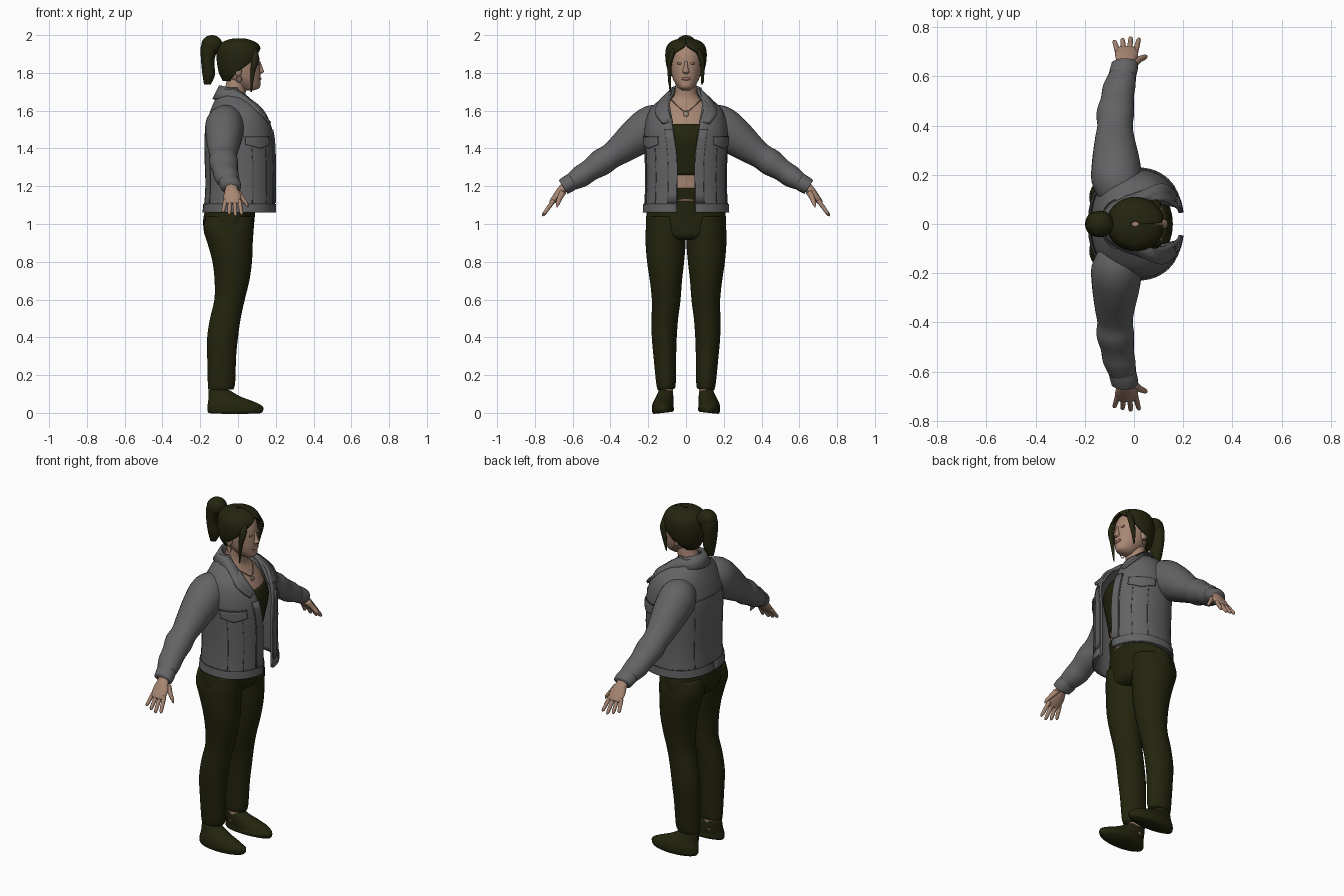
import bpy, bmesh, math
from mathutils import Vector

old = bpy.data.objects.get("Cube")
if old:
    bpy.data.objects.remove(old, do_unlink=True)


def material(name, r, g, b):
    m = bpy.data.materials.new(name)
    m.use_nodes = True
    m.diffuse_color = (r, g, b, 1)
    m.node_tree.nodes["Principled BSDF"].inputs["Base Color"].default_value = (r, g, b, 1)
    m.node_tree.nodes["Principled BSDF"].inputs["Roughness"].default_value = .8
    return m


SKIN = material("skin", .39, .24, .17)
LIPS = material("lips", .32, .15, .12)
DENIM = material("grey denim", .125, .125, .13)
SEAM = material("denim seam", .07, .07, .07)
DARK = material("dark olive cloth", .017, .018, .004)
HAIR = material("dark hair", .018, .018, .005)
METAL = material("jewellery", .35, .28, .2)


def finish(name, bm, mat, thick=0, subdivide=0):
    bmesh.ops.recalc_face_normals(bm, faces=bm.faces)
    for f in bm.faces:
        f.smooth = True
    me = bpy.data.meshes.new(name)
    bm.to_mesh(me)
    bm.free()
    me.materials.append(mat)
    ob = bpy.data.objects.new(name, me)
    bpy.context.collection.objects.link(ob)
    if subdivide:
        ob.modifiers.new("round", "SUBSURF").levels = subdivide
    if thick:
        mod = ob.modifiers.new("cloth thickness", "SOLIDIFY")
        mod.thickness, mod.offset = thick, 0
    return ob


def spline(keys, sub=4):
    """Catmull-Rom interpolation through tuples of any length."""
    out = []
    for i in range(len(keys) - 1):
        a, b, c, d = (keys[max(0, min(len(keys) - 1, i + k))] for k in (-1, 0, 1, 2))
        for s in range(sub):
            t = s / sub
            out.append([q + .5 * t * (r - p + t * (2 * p - 5 * q + 4 * r - w + t * (3 * (q - r) + w - p)))
                        for p, q, r, w in zip(a, b, c, d)])
    return out + [list(keys[-1])]


def bridge(bm, rows, closed=False):
    for lo, hi in zip(rows, rows[1:]):
        n = len(lo)
        for j in range(n if closed else n - 1):
            k = (j + 1) % n
            bm.faces.new((lo[j], lo[k], hi[k], hi[j]))


def tube(name, rings, mat, side=1, n=24):
    """Closed loft; rings are x, y, z, half width in x, half width across."""
    bm, rows, dense = bmesh.new(), [], spline(rings)
    for i, r in enumerate(dense):
        tan = Vector(dense[min(i + 1, len(dense) - 1)][:3]) - Vector(dense[max(i - 1, 0)][:3])
        v = tan.cross(Vector((1, 0, 0))).normalized()
        row = []
        for j in range(n):
            a = math.tau * j / n
            p = Vector(r[:3]) + Vector((max(r[3], .001) * math.cos(a), 0, 0)) + v * max(r[4], .001) * math.sin(a)
            row.append(bm.verts.new((p.x, p.y * side, p.z)))
        rows.append(row)
    bridge(bm, rows, True)
    bm.faces.new(rows[0])
    bm.faces.new(rows[-1])
    return finish(name, bm, mat)


def body(name, rings, mat, y=0, side=1):
    """Upright loft; rings are z, back x, front x, half width, optional y."""
    return tube(name, [((r[1] + r[2]) / 2, r[4] if len(r) > 4 else y, r[0],
                        (r[2] - r[1]) / 2, r[3]) for r in rings], mat, side, 32)


def shell_point(r, t, power, off=0):
    """Point on an open-fronted ring: t runs 0 to 2 from one front edge to the other."""
    z, x0, x1, ry, gap = r
    g = math.radians(gap)
    a = g + (math.pi - g) * t
    c, s = math.cos(a), math.sin(a)
    e = 2 / power
    return ((x0 + x1) / 2 + ((x1 - x0) / 2 + off) * math.copysign(abs(c) ** e, c),
            (ry + off) * math.copysign(abs(s) ** e, s), z)


def shell(name, rings, mat, power, thick):
    bm = bmesh.new()
    bridge(bm, [[bm.verts.new(shell_point(r, j / 28, power)) for j in range(57)] for r in spline(rings)])
    return finish(name, bm, mat, thick)


def ball(name, place, size, mat):
    bm = bmesh.new()
    bmesh.ops.create_uvsphere(bm, u_segments=24, v_segments=14, radius=1)
    bmesh.ops.scale(bm, vec=size, verts=bm.verts)
    bmesh.ops.translate(bm, vec=place, verts=bm.verts)
    return finish(name, bm, mat)


def wire(name, points, radius, mat, cyclic=False):
    cu = bpy.data.curves.new(name, "CURVE")
    cu.dimensions, cu.bevel_depth, cu.bevel_resolution = "3D", radius, 1
    sp = cu.splines.new("POLY")
    sp.points.add(len(points) - 1)
    for p, co in zip(sp.points, points):
        p.co = (*co, 1)
    sp.use_cyclic_u = cyclic
    cu.materials.append(mat)
    bpy.context.collection.objects.link(bpy.data.objects.new(name, cu))


# Torso, crop top and trouser hips
body("torso", [(1.12, -.14, .1, .16), (1.24, -.13, .105, .16), (1.35, -.14, .125, .165),
               (1.47, -.14, .14, .175), (1.55, -.13, .11, .17), (1.61, -.11, .07, .14),
               (1.65, -.09, .045, .09), (1.69, -.075, .04, .06), (1.76, -.06, .05, .056),
               (1.82, -.05, .05, .05)], SKIN)
body("crop_top", [(1.26, -.135, .115, .166), (1.34, -.145, .135, .17),
                  (1.46, -.146, .158, .18), (1.53, -.137, .13, .174)], DARK)
body("trouser_hips", [(.915, -.13, .05, .12), (.94, -.168, .078, .2), (1, -.185, .085, .213),
                      (1.07, -.175, .092, .205), (1.13, -.152, .1, .18), (1.19, -.136, .113, .166)], DARK)

# Jacket shell, with trims that follow its surface
JACKET = [(1.06, -.175, .19, .217, 10), (1.2, -.166, .19, .21, 10), (1.35, -.17, .19, .212, 10),
          (1.47, -.17, .185, .215, 14), (1.55, -.155, .165, .205, 19), (1.61, -.135, .135, .18, 28),
          (1.655, -.115, .085, .13, 38), (1.69, -.095, .03, .085, 50), (1.72, -.09, .015, .075, 58)]
shell("jacket", JACKET, DENIM, 2.3, .014)
dense = spline(JACKET)


def trim(name, t0, t1, z0, z1, mat=DENIM, off=.01, dip=0):
    for side, label in ((1, "left"), (-1, "right")):
        bm, rows = bmesh.new(), []
        for i in range(9):
            row = []
            for j in range(17):
                u = j / 16
                low = z0 - dip * (1 - abs(2 * u - 1))
                z = low + (z1 - low) * i / 8
                k = max(q for q in range(len(dense) - 1) if dense[q][0] <= z + 1e-6)
                f = (z - dense[k][0]) / (dense[k + 1][0] - dense[k][0])
                ring = [a + (b - a) * f for a, b in zip(dense[k], dense[k + 1])]
                x, y, z = shell_point(ring, t0 + (t1 - t0) * u, 2.3, off)
                row.append(bm.verts.new((x, y * side, z)))
            rows.append(row)
        bridge(bm, rows)
        finish(f"{label}_{name}", bm, mat, .006)


trim("hem_band", 0, 1, 1.062, 1.105)
trim("hem_seam", 0, 1, 1.105, 1.11, SEAM, .006)
trim("front_placket", 0, .07, 1.11, 1.5)
trim("placket_seam", .07, .078, 1.11, 1.5, SEAM, .006)
trim("chest_flap", .15, .42, 1.42, 1.46, DENIM, .012, .02)
trim("flap_seam", .14, .43, 1.46, 1.466, SEAM, .008)
for t in (.2, .36):
    trim("front_seam", t, t + .008, 1.11, 1.4, SEAM, .006)
trim("back_panel_seam", .8, .806, 1.11, 1.5, SEAM, .006)
trim("back_yoke_seam", .62, 1, 1.5, 1.505, SEAM, .006)

# Folded collar
inner = [(.155, .07, 1.535), (.09, .085, 1.63), (.01, .08, 1.7), (-.065, .06, 1.725), (-.095, 0, 1.73)]
outer = [(.17, .125, 1.535), (.11, .165, 1.595), (.01, .125, 1.665), (-.1, .08, 1.665), (-.13, 0, 1.66)]
bm, rows = bmesh.new(), []
for edge in (inner, outer):
    pts = spline(edge + [(x, -y, z) for x, y, z in edge[-2::-1]])
    rows.append([bm.verts.new(p) for p in pts])
bridge(bm, rows)
finish("collar", bm, DENIM, .014)

# Head and face
body("head", [(1.708, .03, .085, .022), (1.722, -.0, .115, .04), (1.76, -.05, .118, .066),
              (1.8, -.08, .119, .078), (1.85, -.092, .116, .084), (1.9, -.09, .108, .083),
              (1.94, -.07, .085, .068), (1.965, -.03, .04, .03)], SKIN)
body("nose", [(1.795, .1, .122, .012), (1.806, .1, .138, .018), (1.825, .1, .131, .012),
              (1.86, .1, .119, .008)], SKIN)
ball("lips", (.114, 0, 1.769), (.01, .026, .009), LIPS)

# Hair cap and high ponytail
shell("hair_cap", [(1.76, -.075, .03, .05, 110), (1.8, -.095, .09, .085, 95), (1.85, -.105, .11, .1, 62),
                   (1.9, -.108, .122, .104, 38), (1.935, -.1, .113, .098, 8), (1.958, -.08, .09, .08, 1),
                   (1.973, -.04, .05, .045, 1), (1.977, -.01, .02, .01, 1)], HAIR, 2, .012)
ball("hair_bun", (-.138, 0, 1.948), (.056, .054, .052), HAIR)
body("ponytail", [(1.738, -.18, -.145, .014), (1.79, -.188, -.122, .036), (1.87, -.196, -.125, .047),
                  (1.94, -.197, -.1, .05), (1.985, -.17, -.11, .03)], HAIR)

# Paired parts
for side, label in ((1, "left"), (-1, "right")):
    body(f"{label}_trouser_leg",
         [(.125, -.158, -.025, .046, .104), (.16, -.16, -.015, .052, .106), (.3, -.163, -.01, .06, .112),
          (.4, -.163, 0, .066, .115), (.5, -.148, .014, .07, .112), (.6, -.125, .036, .076, .105),
          (.7, -.124, .06, .085, .106), (.8, -.135, .074, .098, .108), (.9, -.162, .078, .106, .108),
          (.97, -.182, .082, .104, .109), (1.04, -.17, .08, .09, .11)], DARK, side=side)
    body(f"{label}_ankle", [(.06, -.13, -.05, .035), (.14, -.135, -.05, .036)], SKIN, .104, side)
    body(f"{label}_shoe",
         [(0, -.155, .125, .05, .121), (.012, -.162, .133, .058, .122), (.035, -.162, .13, .057, .122),
          (.058, -.158, .085, .052, .117), (.085, -.157, .015, .045, .111),
          (.12, -.156, -.045, .037, .106)], DARK, side=side)
    # Sleeve, cuff and hand
    tube(f"{label}_sleeve",
         [(-.06, .1, 1.54, .08, .08), (-.07, .17, 1.525, .102, .107), (-.073, .25, 1.47, .098, .102),
          (-.078, .35, 1.393, .08, .078), (-.077, .4, 1.358, .072, .068), (-.076, .45, 1.325, .077, .071),
          (-.068, .51, 1.284, .067, .059), (-.06, .56, 1.25, .066, .058),
          (-.047, .61, 1.22, .055, .044)], DENIM, side)
    tube(f"{label}_cuff", [(-.048, .598, 1.228, .056, .045), (-.042, .625, 1.211, .057, .046),
                           (-.038, .65, 1.195, .054, .043)], DENIM, side)
    tube(f"{label}_palm", [(-.036, .62, 1.212, .03, .026), (-.034, .655, 1.182, .034, .024),
                           (-.03, .68, 1.152, .046, .021), (-.03, .708, 1.118, .044, .015),
                           (-.03, .716, 1.108, .034, .01)], SKIN, side)
    for i, finger in enumerate(("little", "ring", "middle", "index")):
        x, reach = -.066 + .024 * i, (.76, .9, 1, .92)[i]
        tube(f"{label}_{finger}_finger",
             [(x + (x + .03) * .4 * f, .7 + .06 * f * reach, 1.125 - .083 * f * reach, r, r)
              for f, r in ((0, .012), (.5, .0105), (.88, .009), (1, .002))], SKIN, side, 12)
    tube(f"{label}_thumb", [(-.005, .65, 1.172, .02, .018), (.02, .668, 1.138, .015, .014),
                            (.042, .678, 1.11, .011, .011), (.053, .683, 1.088, .002, .002)], SKIN, side, 12)
    # Eye, brow, ear, earring and face-framing lock
    ball(f"{label}_eye", (.107, .034 * side, 1.85), (.006, .014, .006), LIPS)
    ball(f"{label}_ear", (.002, .084 * side, 1.81), (.018, .012, .03), SKIN)
    wire(f"{label}_earring", [(.005 + .014 * math.cos(a), .092 * side, 1.766 + .018 * math.sin(a))
                              for a in (math.tau * k / 16 for k in range(16))], .002, METAL, True)
    end = 1.735 if side > 0 else 1.7
    tube(f"{label}_face_lock", [(.085, .06, 1.925, .02, .014), (.09, .084, 1.87, .02, .014),
                                (.078, .088, 1.8, .012, .01), (.07, .084, end, .003, .003)], HAIR, side, 12)

# Necklace
half = [(0, .083, 1.662), (.05, .062, 1.642), (.083, .022, 1.605), (.09, 0, 1.597)]
wire("necklace", spline(half + [(x, -y, z) for x, y, z in half[-2::-1]]), .0025, METAL)
ball("pendant", (.096, 0, 1.582), (.006, .014, .014), METAL)
